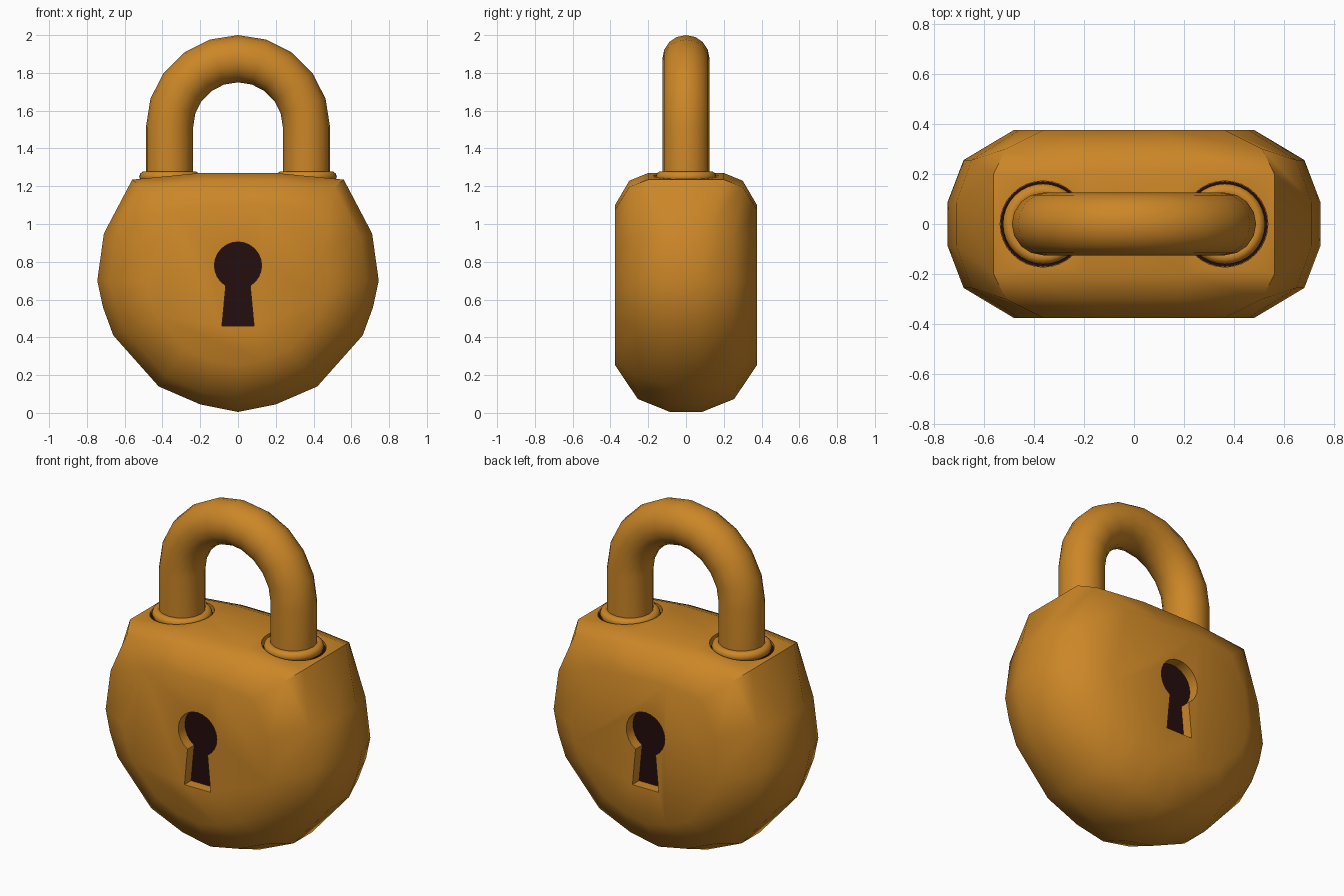
import bpy, bmesh, math
from mathutils import Vector

if "Cube" in bpy.data.objects:
    bpy.data.objects.remove(bpy.data.objects["Cube"])


def material(name, rgb):
    m = bpy.data.materials.new(name)
    m.diffuse_color = (*rgb, 1)
    m.use_nodes = True
    m.node_tree.nodes["Principled BSDF"].inputs["Base Color"].default_value = m.diffuse_color
    return m


GOLD = material("antique gold", (0.60, 0.24, 0.02))
DARK = material("dark hole", (0.018, 0.004, 0.004))


def loft(name, rings, mat):
    """Skin closed rings of points and cap both ends."""
    bm = bmesh.new()
    vs = [[bm.verts.new(p) for p in r] for r in rings]
    n = len(vs[0])
    for a, b in zip(vs, vs[1:]):
        for i in range(n):
            j = (i + 1) % n
            bm.faces.new((a[i], a[j], b[j], b[i]))
    bm.faces.new(vs[0])
    bm.faces.new(vs[-1])
    bmesh.ops.recalc_face_normals(bm, faces=bm.faces[:])
    me = bpy.data.meshes.new(name)
    bm.to_mesh(me)
    bm.free()
    ob = bpy.data.objects.new(name, me)
    bpy.context.collection.objects.link(ob)
    if mat:
        me.materials.append(mat)
    return ob


def activate(ob):
    bpy.ops.object.select_all(action='DESELECT')
    ob.select_set(True)
    bpy.context.view_layer.objects.active = ob


def smooth(ob, deg=50):
    activate(ob)
    bpy.ops.object.shade_smooth_by_angle(angle=math.radians(deg))


def cut(ob, cutter):
    activate(ob)
    mod = ob.modifiers.new("cut", 'BOOLEAN')
    mod.operation = 'DIFFERENCE'
    mod.solver = 'EXACT'
    mod.object = cutter
    bpy.ops.object.modifier_apply(modifier=mod.name)
    bpy.data.objects.remove(cutter)


def circle(x, z, r, n=32):
    return [(x + r * math.cos(2 * math.pi * i / n), r * math.sin(2 * math.pi * i / n), z)
            for i in range(n)]


# body: one outline, shrunk towards the front and back faces
half = [(0.20, 0.045), (0.42, 0.14), (0.66, 0.41), (0.715, 0.56), (0.745, 0.70),
        (0.71, 0.95), (0.56, 1.235), (0.20, 1.27)]
outline = [(0, 0.005)] + half + [(-x, z) for x, z in reversed(half)]
MID = 0.69


def body_ring(side, y, y_top, sx, s_low, s_high):
    ring = []
    for x, z in outline:
        s = s_high if z > MID else s_low
        ring.append((x * sx, side * (y_top if z > 1.2 else y), MID + (z - MID) * s))
    return ring


steps = [(0.375, 0.375, 0.644, 0.64, 0.71), (0.255, 0.30, 0.913, 0.90, 0.93),
         (0.085, 0.20, 1, 1, 1)]
rings = [body_ring(-1, *s) for s in steps] + [body_ring(1, *s) for s in reversed(steps)]
body = loft("body", rings, GOLD)

# keyhole profile: round top and flared slot
a0 = -math.acos(0.065 / 0.125)
a1 = math.pi - a0
keyhole = [(-0.085, 0.46), (0.085, 0.46)]
for i in range(21):
    a = a0 + (a1 - a0) * i / 20
    keyhole.append((0.125 * math.cos(a), 0.78 + 0.125 * math.sin(a)))


def keyhole_prism(name, y0, y1, mat):
    return loft(name, [[(x, y, z) for x, z in keyhole] for y in (y0, y1)], mat)


# keyhole recess and dark floor on the front and the back
for side, label in ((-1, "front"), (1, "back")):
    cut(body, keyhole_prism("keyhole_cutter", side * 0.31, side * 0.5, None))
    keyhole_prism(label + "_keyhole_floor", side * 0.308, side * 0.314, DARK)

# sockets, dark socket floors and rolled collars for the shackle legs
LEG = 0.3625
for side, label in ((-1, "left"), (1, "right")):
    x = side * LEG
    cut(body, loft("socket_cutter", [circle(x, 1.225, 0.172), circle(x, 1.4, 0.172)], None))
    loft(label + "_socket_floor", [circle(x, 1.222, 0.171), circle(x, 1.228, 0.171)], DARK)
    bpy.ops.mesh.primitive_torus_add(location=(x, 0, 1.25), major_radius=0.132,
                                     minor_radius=0.029, major_segments=32, minor_segments=10)
    collar = bpy.context.object
    collar.name = label + "_collar"
    collar.data.materials.append(GOLD)
    smooth(collar, 60)
smooth(body)

# shackle: round bar along two legs and a half circle
ARCH = 1.5125
path = [(0, 1.2)] + [(math.pi * i / 10, ARCH) for i in range(11)] + [(math.pi, 1.2)]
rings = []
for t, z in path:
    out = Vector((math.cos(t), 0, math.sin(t)))
    centre = Vector((0, 0, z)) + out * LEG
    rings.append([centre + out * (0.125 * math.cos(k * math.pi / 8))
                  + Vector((0, 0.125 * math.sin(k * math.pi / 8), 0)) for k in range(16)])
smooth(loft("shackle", rings, GOLD))
